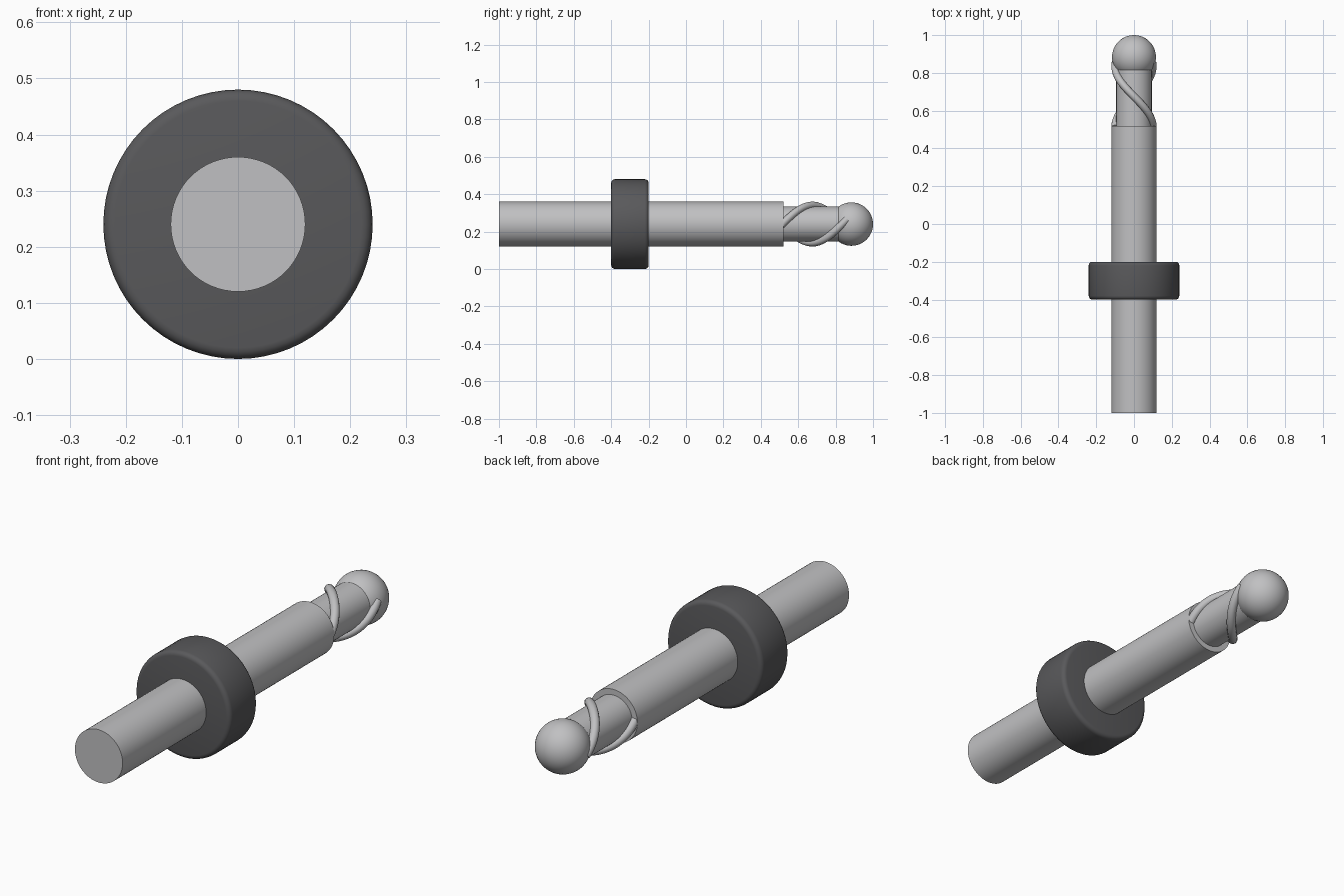
import bpy
import math
from mathutils import Vector

cube = bpy.data.objects.get("Cube")
if cube:
    bpy.data.objects.remove(cube, do_unlink=True)

AXIS_Z = 0.24


def material(name, colour):
    mat = bpy.data.materials.new(name)
    mat.use_nodes = True
    mat.diffuse_color = colour
    mat.node_tree.nodes["Principled BSDF"].inputs["Base Color"].default_value = colour
    return mat


steel = material("steel grey", (0.53, 0.53, 0.54, 1))
rubber = material("dark grey", (0.1, 0.1, 0.105, 1))


def finish(name, mat):
    obj = bpy.context.object
    obj.name = name
    obj.data.materials.append(mat)
    bpy.ops.object.shade_smooth_by_angle(angle=math.radians(35))
    return obj


def rod(name, radius, y0, y1, mat, bevel=0):
    """Cylinder lying along y between y0 and y1."""
    bpy.ops.mesh.primitive_cylinder_add(
        vertices=64, radius=radius, depth=y1 - y0,
        location=(0, (y0 + y1) / 2, AXIS_Z), rotation=(math.pi / 2, 0, 0))
    if bevel:
        mod = bpy.context.object.modifiers.new("rounded rims", 'BEVEL')
        mod.width = bevel
        mod.segments = 4
        bpy.ops.object.modifier_apply(modifier=mod.name)
    return finish(name, mat)


def flute(name, phase, y0=0.51, y1=0.86, middle=0.675, half_turn=0.32):
    """Round ridge winding around the neck."""
    curve = bpy.data.curves.new(name, 'CURVE')
    curve.dimensions = '3D'
    curve.bevel_depth = 0.02
    curve.bevel_resolution = 4
    curve.use_fill_caps = True
    spline = curve.splines.new('POLY')
    steps = 48
    spline.points.add(steps)
    for i, point in enumerate(spline.points):
        y = y0 + (y1 - y0) * i / steps
        a = phase + math.pi * (y - middle) / half_turn
        point.co = (0.1 * math.cos(a), y, AXIS_Z + 0.1 * math.sin(a), 1)
    obj = bpy.data.objects.new(name, curve)
    bpy.context.collection.objects.link(obj)
    bpy.ops.object.select_all(action='DESELECT')
    obj.select_set(True)
    bpy.context.view_layer.objects.active = obj
    bpy.ops.object.convert(target='MESH')
    finish(name, steel)


# Shank, neck and depth collar
rod("shank", 0.12, -1.0, 0.52, steel)
rod("neck", 0.094, 0.5, 0.82, steel)
rod("collar", 0.24, -0.4, -0.2, rubber, bevel=0.02)

# Ball tip
bpy.ops.mesh.primitive_uv_sphere_add(
    segments=48, ring_count=24, radius=0.116,
    location=(0, 0.884, AXIS_Z), rotation=(math.pi / 2, 0, 0))
finish("ball_tip", steel)

# Two opposite spiral ridges
for label, phase in (("upper", math.pi / 2), ("lower", -math.pi / 2)):
    flute("spiral_ridge_" + label, phase)
